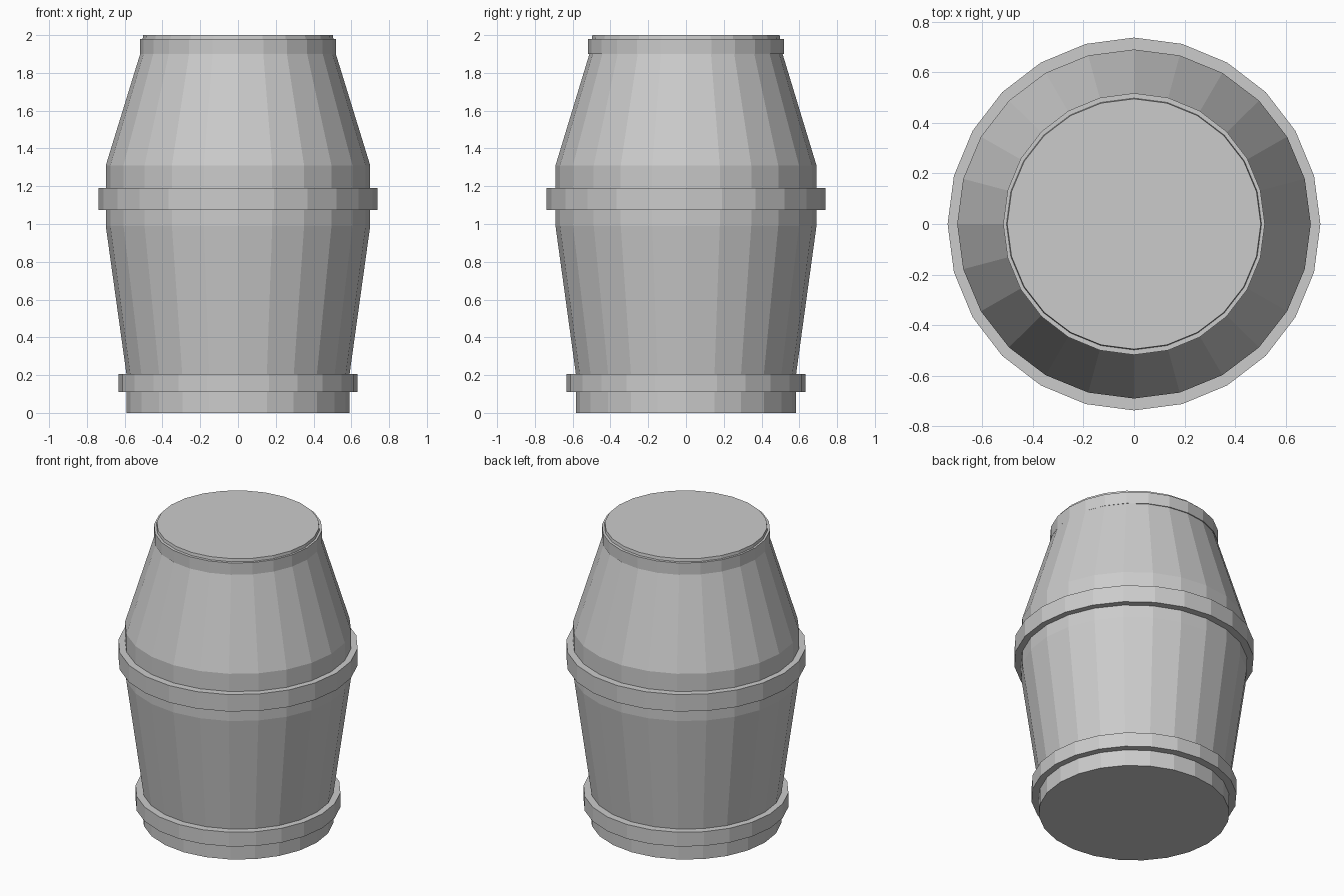
import bpy, bmesh
from math import sin, cos, tau

SIDES = 24

cube = bpy.data.objects.get("Cube")
if cube:
    bpy.data.objects.remove(cube, do_unlink=True)

grey = bpy.data.materials.new("plain grey")
grey.use_nodes = True
colour = (0.6, 0.6, 0.6, 1)
grey.diffuse_color = colour
grey.node_tree.nodes["Principled BSDF"].inputs["Base Color"].default_value = colour


def lathe(name, profile, depth=1.0, closed=False):
    """Spin (radius, height) points; cap the ends, or join them into a hoop."""
    bm = bmesh.new()
    rings = []
    for r, z in profile:
        rings.append([bm.verts.new((r * cos(tau * i / SIDES), r * depth * sin(tau * i / SIDES), z))
                      for i in range(SIDES)])
    pairs = list(zip(rings, rings[1:]))
    if closed:
        pairs.append((rings[-1], rings[0]))
    else:
        bm.faces.new(rings[0][::-1])
        bm.faces.new(rings[-1])
    for low, high in pairs:
        for i in range(SIDES):
            j = (i + 1) % SIDES
            bm.faces.new((low[i], low[j], high[j], high[i]))
    bmesh.ops.recalc_face_normals(bm, faces=bm.faces)
    mesh = bpy.data.meshes.new(name)
    bm.to_mesh(mesh)
    bm.free()
    mesh.materials.append(grey)
    obj = bpy.data.objects.new(name, mesh)
    bpy.context.collection.objects.link(obj)
    return obj


def hoop(name, inner, outer, bottom, top):
    lathe(name, [(inner, bottom), (outer, bottom), (outer, top), (inner, top)], closed=True)


# Barrel body with flat ends, very slightly narrower front to back
lathe("barrel_body", [(0.59, 0), (0.59, 0.2), (0.70, 0.99), (0.70, 1.31),
                      (0.515, 1.91), (0.502, 2.0)], depth=0.987)

# Raised hoops
hoop("base_hoop", 0.57, 0.632, 0.11, 0.207)
hoop("middle_hoop", 0.67, 0.738, 1.075, 1.19)
hoop("top_hoop", 0.48, 0.518, 1.90, 1.98)
